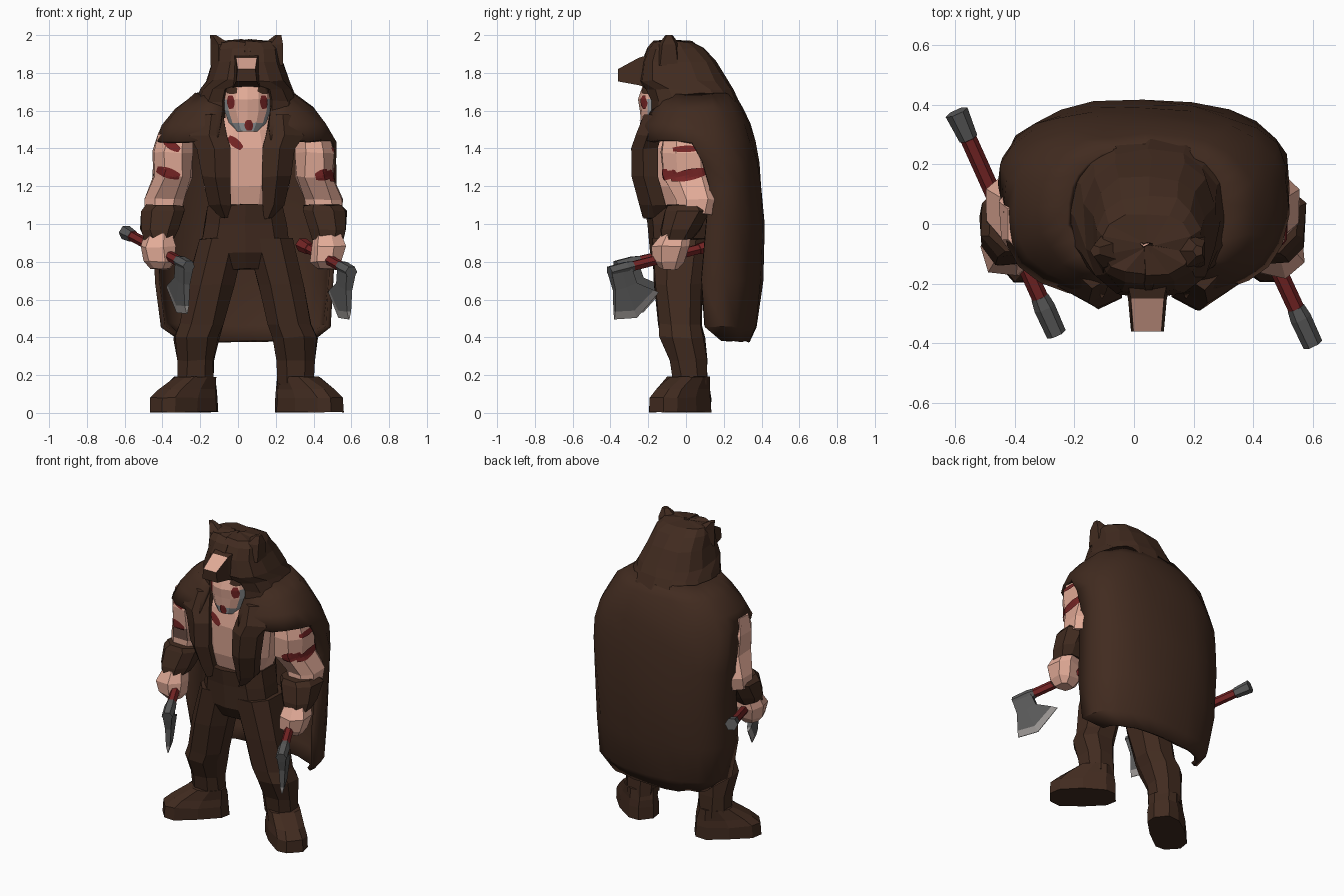
import bpy, bmesh, math, random
from mathutils import Vector
from mathutils.bvhtree import BVHTree

random.seed(4)
if "Cube" in bpy.data.objects:
    bpy.data.objects.remove(bpy.data.objects["Cube"], do_unlink=True)


def material(name, rgb):
    m = bpy.data.materials.new(name)
    m.use_nodes = True
    m.diffuse_color = (*rgb, 1)
    m.node_tree.nodes["Principled BSDF"].inputs["Base Color"].default_value = (*rgb, 1)
    m.node_tree.nodes["Principled BSDF"].inputs["Roughness"].default_value = 0.9
    return m


BROWN = material("brown fur", (0.053, 0.024, 0.014))
SKIN = material("skin", (0.76, 0.405, 0.31))
RED = material("dark red", (0.18, 0.018, 0.018))
STEEL = material("steel", (0.10, 0.10, 0.10))
EDGE = material("light steel", (0.31, 0.29, 0.28))
BEARD = material("grey beard", (0.30, 0.31, 0.32))


def add(name, bm, mats, pick=None):
    if pick:
        for f in bm.faces:
            f.material_index = pick(f)
    me = bpy.data.meshes.new(name)
    bm.to_mesh(me)
    bm.free()
    ob = bpy.data.objects.new(name, me)
    bpy.context.collection.objects.link(ob)
    for m in mats:
        me.materials.append(m)
    return ob


def skin(name, rings, mats, closed=True, pick=None, band=None, jitter=0.0, keep=None):
    """Bridge rings of points; closed rings get end caps, keep(row, column) leaves out faces."""
    bm = bmesh.new()
    rows = [[bm.verts.new(Vector(p) + Vector([random.uniform(-jitter, jitter) for _ in range(3)]))
             for p in r] for r in rings]
    n = len(rows[0])
    for i in range(len(rows) - 1):
        for j in range(n if closed else n - 1):
            if keep and not keep(i, j):
                continue
            k = (j + 1) % n
            f = bm.faces.new((rows[i][j], rows[i + 1][j], rows[i + 1][k], rows[i][k]))
            f.material_index = band(i) if band else 0
    if closed:
        bm.faces.new(rows[0])
        bm.faces.new(rows[-1]).material_index = band(len(rows) - 2) if band else 0
        bmesh.ops.recalc_face_normals(bm, faces=bm.faces)
        bm.normal_update()
    bmesh.ops.delete(bm, geom=[v for v in bm.verts if not v.link_faces], context="VERTS")
    return add(name, bm, mats, pick)


def power(v, e):
    return math.copysign(abs(v) ** e, v)


def loft(name, levels, mats, n=8, e=0.85, jitter=0.006, pick=None):
    """Levels are (z, cx, cy, rx, ry, optional turn)."""
    rings = []
    for z, cx, cy, rx, ry, *turn in levels:
        t, ring = (turn[0] if turn else 0), []
        for j in range(n):
            a = math.tau * (j + 0.5) / n
            px, py = rx * power(math.cos(a), e), ry * power(math.sin(a), e)
            ring.append((cx + px * math.cos(t) - py * math.sin(t),
                         cy + px * math.sin(t) + py * math.cos(t), z))
        rings.append(ring)
    return skin(name, rings, mats, pick=pick, jitter=jitter)


def mirrored(levels, c):
    return [(l[0], 2 * c - l[1], *l[2:5], *[-t for t in l[5:]]) for l in levels]


def shell(name, levels, n, jitter, keep=None):
    """Cloth wrapped to the front; levels are (z, cx, cy, front_y, back_y, rx, half_gap)."""
    rings, e = [], 0.8
    for z, cx, cy, y0, y1, rx, gap in levels:
        a_max = math.pi - math.asin(power(gap / rx, 1 / e))     # negative gaps overlap
        ring = []
        for j in range(n + 1):
            a = a_max * (2 * j / n - 1)
            ry = y1 - cy if math.cos(a) > 0 else cy - y0
            ring.append((cx + rx * power(math.sin(a), e), cy + ry * power(math.cos(a), e), z))
        rings.append(ring)
    ob = skin(name, rings, [BROWN], closed=False, jitter=jitter, keep=keep)
    mod = ob.modifiers.new("thickness", "SOLIDIFY")
    mod.thickness, mod.offset = 0.025, -1
    return ob


def paint(name, target, side, a, b, w, mat):
    """Thin painted streak from a to b, projected on a part from the front or the left side."""
    tree = BVHTree.FromPolygons([v.co for v in target.data.vertices],
                                [tuple(p.vertices) for p in target.data.polygons])
    a, b = Vector(a), Vector(b)
    across = Vector((a.y - b.y, b.x - a.x)).normalized() * w / 2
    ray = Vector((0, 1, 0)) if side == "front" else Vector((-1, 0, 0))
    bm, grid = bmesh.new(), []
    for i in range(9):
        row = []
        for j in range(-2, 3):
            width = 0.55 + 0.45 * math.sin(math.pi * i / 8)
            p = a.lerp(b, i / 8) + across * (j / 2 * width)
            start = Vector((p.x, -2, p.y)) if side == "front" else Vector((2, p.x, p.y))
            hit = tree.ray_cast(start, ray)[0]
            row.append(bm.verts.new(hit - ray * 0.006) if hit else None)
        grid.append(row)
    for i in range(8):
        for j in range(4):
            q = (grid[i][j], grid[i + 1][j], grid[i + 1][j + 1], grid[i][j + 1])
            if None not in q:
                bm.faces.new(q)
    bmesh.ops.recalc_face_normals(bm, faces=bm.faces)
    add(name, bm, [mat])


# Trousers, legs and boots
loft("trousers_hips", [(0.76, 0.04, -0.02, 0.11, 0.12), (0.85, 0.04, -0.025, 0.25, 0.165),
                       (1.0, 0.04, -0.025, 0.225, 0.185), (1.1, 0.04, -0.02, 0.205, 0.2)], [BROWN], 10)
leg = [(0.15, -0.225, 0.025, 0.1, 0.095), (0.28, -0.225, 0.01, 0.105, 0.105), (0.4, -0.22, -0.02, 0.125, 0.125),
       (0.47, -0.19, -0.03, 0.12, 0.12), (0.68, -0.145, -0.04, 0.13, 0.135), (0.92, -0.085, -0.025, 0.13, 0.165)]
T = math.radians(40)
boot = [(0.004, -0.285, -0.03, 0.205, 0.11, T), (0.08, -0.285, -0.03, 0.2, 0.11, T),
        (0.125, -0.265, -0.015, 0.17, 0.1, T), (0.19, -0.228, 0.015, 0.105, 0.1, T)]

# Arms
upper = [(1.05, -0.4, 0.05, 0.1, 0.11), (1.13, -0.39, 0.06, 0.11, 0.12), (1.25, -0.345, 0.02, 0.105, 0.15),
         (1.38, -0.345, 0.01, 0.11, 0.15), (1.48, -0.33, 0, 0.095, 0.12)]
bracer = [(0.92, -0.415, -0.05, 0.085, 0.09), (0.97, -0.415, -0.03, 0.105, 0.11),
          (1.07, -0.395, 0.01, 0.125, 0.125), (1.1, -0.385, 0.01, 0.105, 0.115)]
hand = [(0.76, -0.41, -0.09, 0.05, 0.05), (0.8, -0.41, -0.09, 0.085, 0.085),
        (0.88, -0.42, -0.08, 0.095, 0.1), (0.95, -0.415, -0.055, 0.075, 0.08)]
arms = {}
for s, on in (("right", False), ("left", True)):
    def side(levels, c): return mirrored(levels, c) if on else levels
    loft(s + "_leg", side(leg, 0.04), [BROWN])
    loft(s + "_boot", side(boot, 0.045), [BROWN], 10, 0.7, 0.003)
    arms[s] = loft(s + "_upper_arm", side(upper, 0.03), [SKIN])
    loft(s + "_bracer", side(bracer, 0.03), [BROWN])
    loft(s + "_hand", side(hand, 0.03), [SKIN], 7)

# Torso and head with beard along the jaw
torso = loft("torso", [(1.06, 0.045, -0.01, 0.17, 0.16), (1.2, 0.045, -0.01, 0.23, 0.2),
                       (1.4, 0.045, -0.02, 0.26, 0.2), (1.5, 0.045, -0.03, 0.22, 0.17),
                       (1.6, 0.05, -0.06, 0.1, 0.1)], [SKIN], 12)


def jaw(f):
    c = f.calc_center_median()
    return 1 if c.z < 1.515 or (c.z < 1.65 and abs(f.normal.x) > 0.72) else 0


head = loft("head", [(1.49, 0.05, -0.165, 0.065, 0.065), (1.535, 0.05, -0.14, 0.1, 0.1),
                     (1.6, 0.05, -0.125, 0.125, 0.12), (1.66, 0.05, -0.115, 0.13, 0.14),
                     (1.76, 0.05, -0.1, 0.12, 0.12)], [SKIN, BEARD], 14, 0.9, 0.002, jaw)

# Body paint and brows
for s, x in (("right", -0.04), ("left", 0.135)):
    paint(s + "_cheek_paint", head, "front", (x, 1.68), (x + 0.004, 1.61), 0.04, RED)
    paint(s + "_brow", head, "front", (x - 0.03, 1.715), (x + 0.035, 1.705), 0.045, BROWN)
paint("chin_paint", head, "front", (0.06, 1.495), (0.055, 1.55), 0.045, RED)
paint("chest_paint", torso, "front", (-0.05, 1.46), (0.02, 1.4), 0.045, RED)
paint("right_arm_paint_high", arms["right"], "front", (-0.39, 1.44), (-0.31, 1.39), 0.045, RED)
paint("right_arm_paint_low", arms["right"], "front", (-0.43, 1.29), (-0.31, 1.25), 0.055, RED)
paint("left_arm_paint_front", arms["left"], "front", (0.41, 1.25), (0.5, 1.27), 0.06, RED)
paint("left_arm_paint_side", arms["left"], "left", (-0.08, 1.24), (0.11, 1.28), 0.06, RED)
paint("left_arm_paint_high", arms["left"], "left", (-0.07, 1.395), (0.07, 1.4), 0.035, RED)

# Fur cloak in one piece: over the shoulders all round, below them only behind
cloak = shell("cloak", [(0.38, 0.04, 0.17, -0.2, 0.335, 0.36, 0.14), (0.46, 0.04, 0.12, -0.2, 0.37, 0.45, 0.14),
                        (0.7, 0.035, 0.1, -0.2, 0.405, 0.475, 0.14), (1.0, 0.035, 0.13, -0.2, 0.415, 0.48, 0.14),
                        (1.2, 0.035, 0.15, -0.2, 0.4, 0.485, 0.14), (1.33, 0.035, 0.11, -0.2, 0.385, 0.49, 0.14),
                        (1.44, 0.035, 0.05, -0.26, 0.365, 0.48, 0.14), (1.53, 0.035, 0.05, -0.235, 0.34, 0.435, 0.135),
                        (1.61, 0.04, 0.05, -0.19, 0.3, 0.365, 0.13), (1.69, 0.04, 0.05, -0.15, 0.25, 0.265, 0.12)],
              22, 0.008, lambda i, j: i > 5 or 5 <= j < 17)
bpy.ops.object.select_all(action="DESELECT")
cloak.select_set(True)
bpy.context.view_layer.objects.active = cloak
bpy.ops.object.shade_smooth_by_angle(angle=0.6)

# Hood with ears
shell("bear_hood", [(1.56, 0.05, 0.05, -0.2, 0.315, 0.31, 0.13), (1.65, 0.05, 0.04, -0.2, 0.28, 0.27, 0.13),
                    (1.71, 0.05, 0.02, -0.23, 0.25, 0.245, 0.12), (1.76, 0.055, 0, -0.25, 0.225, 0.225, -0.012),
                    (1.86, 0.05, -0.03, -0.235, 0.165, 0.19, -0.012), (1.93, 0.05, -0.06, -0.205, 0.1, 0.175, -0.012),
                    (1.965, 0.045, -0.07, -0.17, 0.035, 0.15, -0.012),
                    (1.975, 0.045, -0.07, -0.075, -0.065, 0.02, -0.012)], 14, 0.006)
for s, x, tip in (("right", -0.085, -0.13), ("left", 0.19, 0.215)):
    loft(s + "_ear", [(1.84, x, -0.09, 0.06, 0.08), (1.95, x, -0.09, 0.06, 0.06),
                      (2.0, tip, -0.09, 0.018, 0.02)], [BROWN], 5, 1, 0)


# Snout with bare skin on its upper side
def section(y, half, low, high):
    return [(0.045 - half, y, low), (0.045 + half, y, low),
            (0.045 + half * 0.85, y, high), (0.045 - half * 0.85, y, high)]


skin("bear_snout", [section(-0.15, 0.09, 1.7, 1.91), section(-0.25, 0.065, 1.735, 1.88),
                    section(-0.36, 0.055, 1.755, 1.82)], [BROWN, SKIN],
     pick=lambda f: int(f.normal.z > 0.5 and f.calc_center_median().y < -0.25))

# Hanging cloak lapels, given as height, inner edge, outer edge, front depth
lapel = [(1.03, 0.09, 0.14, -0.215), (1.1, 0.085, 0.2, -0.235), (1.25, 0.085, 0.235, -0.275),
         (1.4, 0.085, 0.26, -0.275), (1.47, 0.1, 0.3, -0.255), (1.58, 0.125, 0.25, -0.21)]
for s, sg in (("left", 1), ("right", -1)):
    rings = []
    for z, a, b, y in lapel:
        m = (a + b) / 2
        outline = ((a, y + 0.03), (m, y - 0.01), (b, y + 0.05), (b - 0.01, y + 0.13), (m, y + 0.06), (a, y + 0.07))
        rings.append([(0.045 + sg * u, v, z) for u, v in outline])
    skin(s + "_lapel", rings, [BROWN], jitter=0.005)


# Axes: red handle, steel head and bright cutting edge
def axe(name, tail, tip, butt):
    tail, tip = Vector(tail), Vector(tip)
    d = (tip - tail).normalized()
    length = (tip - tail).length
    n = d.cross(Vector((0, 0, -1))).normalized()
    v = n.cross(d).normalized()             # points down, square to the handle

    def tube(part, spans, mats, band=None):
        skin(part, [[tail + d * s + (n * math.cos(k * math.pi / 3) + v * math.sin(k * math.pi / 3)) * r
                     for k in range(6)] for s, r in spans], mats, band=band)
    tube(name + "_handle", [(0, 0.04), (0.1, 0.032), (0.102, 0.028), (length - 0.02, 0.028)],
         [butt, RED], lambda i: int(i > 0))
    tube(name + "_socket", [(length - 0.14, 0.03), (length - 0.1, 0.036), (length, 0.034)], [STEEL])
    # rows of front, middle and back points (distance back, drop), then half thickness
    rows = [((0.0, 0.0), (0.06, 0.0), (0.12, 0.0), 0.028), ((0.005, 0.1), (0.07, 0.1), (0.135, 0.09), 0.018),
            ((-0.02, 0.21), (0.09, 0.23), (0.225, 0.15), 0.012),
            ((-0.03, 0.25), (0.1, 0.272), (0.255, 0.17), 0.002)]
    rings = []
    for *pts, t in rows:
        q = [tip - d * a + v * b for a, b in pts]
        rings.append([p + n * t for p in q] + [p - n * t for p in reversed(q)])
    skin(name + "_blade", rings, [STEEL, EDGE], band=lambda i: int(i == 2))


axe("right_axe", (-0.595, 0.375, 0.955), (-0.26, -0.37, 0.775), STEEL)
axe("left_axe", (0.34, 0.155, 0.89), (0.6, -0.405, 0.745), RED)
